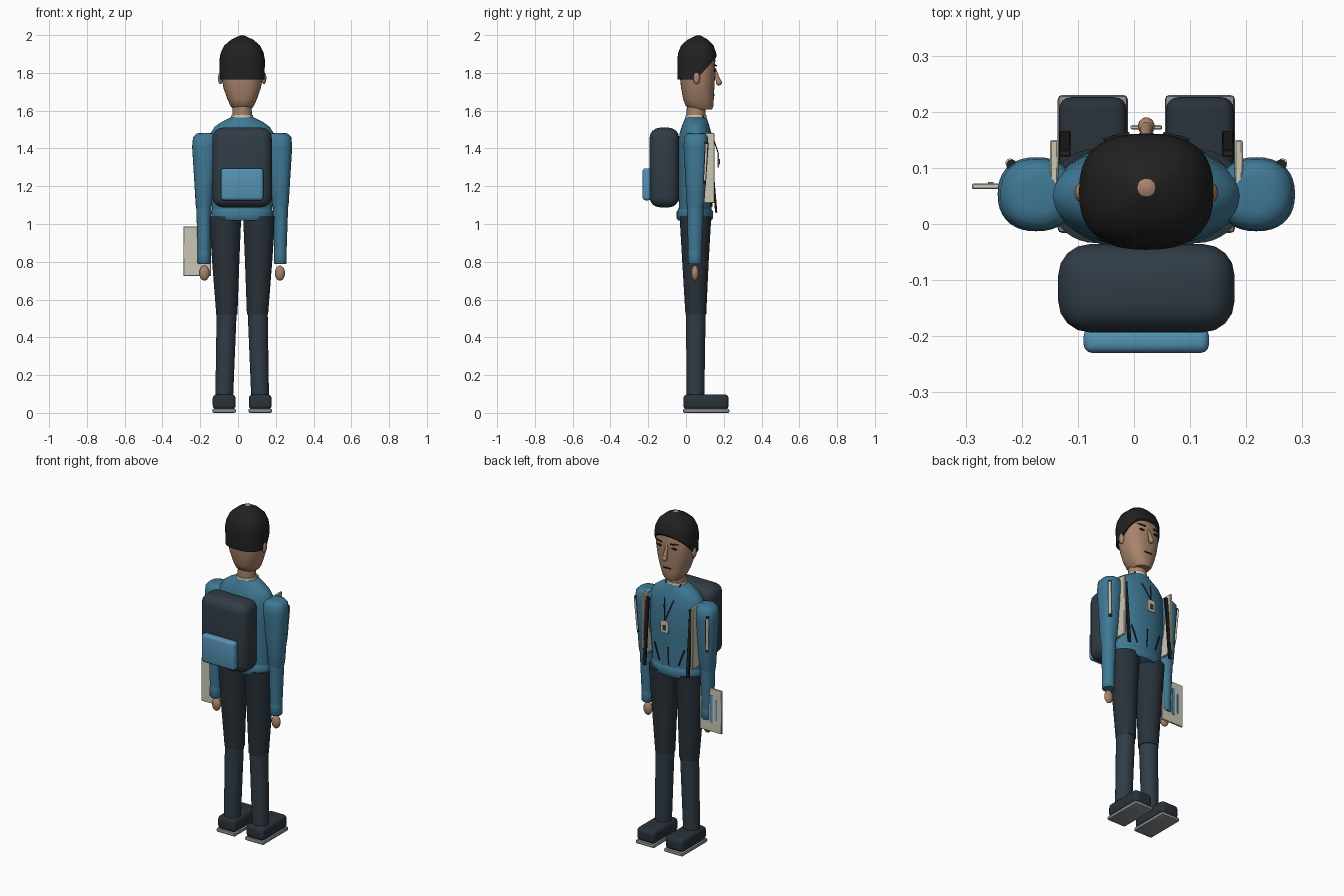
import bpy, bmesh, math
from mathutils import Vector

CX = 0.022          # body centre line (the folder makes the model lopsided)


def mat(name, r, g, b):
    m = bpy.data.materials.new(name)
    m.diffuse_color = (r, g, b, 1)
    return m


BLUE = mat("jacket_blue", 0.05, 0.19, 0.30)
LIGHT = mat("light_blue", 0.09, 0.29, 0.46)
NAVY = mat("navy", 0.022, 0.032, 0.042)
PACK = mat("pack_slate", 0.03, 0.045, 0.06)
BLACK = mat("black", 0.015, 0.015, 0.016)
SKIN = mat("skin", 0.40, 0.23, 0.15)
CREAM = mat("cream", 0.60, 0.57, 0.46)
SOLE = mat("sole_grey", 0.25, 0.26, 0.27)


def finish(bm, name, m, angle=40):
    bmesh.ops.recalc_face_normals(bm, faces=bm.faces)
    me = bpy.data.meshes.new(name)
    bm.to_mesh(me)
    bm.free()
    ob = bpy.data.objects.new(name, me)
    bpy.context.collection.objects.link(ob)
    me.materials.append(m)
    bpy.ops.object.select_all(action='DESELECT')
    bpy.context.view_layer.objects.active = ob
    ob.select_set(True)
    bpy.ops.object.shade_smooth_by_angle(angle=math.radians(angle))
    return ob


def loft_mesh(rings, n=36, p=2.0):
    """Stack of superellipse rings (z, x, y, rx, ry) with capped ends."""
    bm = bmesh.new()
    loops = []
    for z, x, y, rx, ry in rings:
        loop = []
        for i in range(n):
            c, s = math.cos(math.tau * i / n), math.sin(math.tau * i / n)
            loop.append(bm.verts.new((
                CX + x + rx * math.copysign(abs(c) ** (2 / p), c),
                y + ry * math.copysign(abs(s) ** (2 / p), s), z)))
        loops.append(loop)
    for a, b in zip(loops, loops[1:]):
        for i in range(n):
            bm.faces.new((a[i], a[(i + 1) % n], b[(i + 1) % n], b[i]))
    bm.faces.new(loops[0])
    bm.faces.new(loops[-1])
    return bm


def loft(name, rings, m, n=36, p=2.0):
    return finish(loft_mesh(rings, n, p), name, m)


def box(name, lo, hi, m, bevel=0.0, seg=3):
    """Box from corner lo to corner hi, x measured from the body centre line."""
    bm = bmesh.new()
    bmesh.ops.create_cube(bm, size=1)
    for v in bm.verts:
        v.co = [(l + h) / 2 + c * abs(h - l) for c, l, h in zip(v.co, lo, hi)]
        v.co.x += CX
    if bevel:
        bmesh.ops.bevel(bm, geom=bm.edges[:], offset=bevel, segments=seg,
                        profile=0.5, affect='EDGES')
    return finish(bm, name, m)


def ball(name, c, r, m):
    bm = bmesh.new()
    bmesh.ops.create_uvsphere(bm, u_segments=20, v_segments=12, radius=1)
    for v in bm.verts:
        v.co = [c[i] + v.co[i] * r[i] for i in range(3)]
        v.co.x += CX
    return finish(bm, name, m)


def rod(name, a, b, r1, r2, m, n=10):
    a, b = Vector(a), Vector(b)
    bm = bmesh.new()
    bmesh.ops.create_cone(bm, cap_ends=True, segments=n, radius1=r1, radius2=r2,
                          depth=(b - a).length)
    q = Vector((0, 0, 1)).rotation_difference(b - a)
    for v in bm.verts:
        v.co = q @ v.co + (a + b) / 2 + Vector((CX, 0, 0))
    return finish(bm, name, m)


# head, neck and collar
loft("head", [(1.605, 0, .085, .045, .052), (1.625, 0, .072, .062, .073),
              (1.66, 0, .066, .078, .081), (1.72, 0, .062, .099, .088),
              (1.79, 0, .060, .112, .094), (1.87, 0, .060, .113, .095),
              (1.93, 0, .060, .092, .082), (1.975, 0, .062, .045, .042),
              (2.0, 0, .066, .010, .010)], SKIN, p=2.4)
loft("neck", [(1.54, 0, .052, .052, .05), (1.64, 0, .055, .05, .05)], SKIN)
loft("collar", [(1.545, 0, .053, .062, .058), (1.578, 0, .053, .057, .054)], CREAM)

# cap, with the front sliced away along a slope to leave the face open
bm = loft_mesh([(1.765, 0, .058, .119, .103), (1.87, 0, .058, .120, .104),
                (1.905, 0, .059, .114, .101), (1.945, 0, .060, .095, .086),
                (1.975, 0, .062, .060, .055), (1.992, 0, .065, .025, .023),
                (1.998, 0, .066, .011, .011)], p=2.5)
bmesh.ops.bisect_plane(bm, geom=bm.verts[:] + bm.edges[:] + bm.faces[:],
                       plane_co=(0, .055, 1.765), plane_no=(0, .12, -.107),
                       clear_outer=True)
bmesh.ops.holes_fill(bm, edges=[e for e in bm.edges if e.is_boundary], sides=0)
finish(bm, "cap", BLACK)

# face
rod("nose_bridge", (0, .150, 1.825), (0, .172, 1.755), .007, .013, SKIN)
ball("nose_tip", (0, .174, 1.75), (.015, .016, .017), SKIN)
rod("mouth", (-.024, .150, 1.683), (.024, .150, 1.683), .004, .004, BLACK)
for s, side in ((-1, "left"), (1, "right")):
    ball(side + "_ear", (s * .115, .056, 1.772), (.013, .018, .032), SKIN)
    rod(side + "_brow", (s * .030, .160, 1.838), (s * .076, .150, 1.842),
        .0045, .003, BLACK)
    ball(side + "_eye", (s * .050, .153, 1.812), (.017, .006, .006), BLACK)

# jacket body and hem
loft("jacket", [(1.03, 0, .048, .158, .088), (1.10, 0, .048, .160, .086),
                (1.30, 0, .052, .170, .094), (1.43, 0, .050, .174, .090),
                (1.48, 0, .050, .168, .084), (1.515, 0, .051, .145, .074),
                (1.54, 0, .052, .110, .065), (1.565, 0, .053, .060, .056)], BLUE)
loft("jacket_hem", [(1.018, 0, .047, .155, .088), (1.03, 0, .047, .163, .096),
                    (1.065, 0, .047, .163, .096), (1.08, 0, .047, .157, .088)], BLUE)
rod("front_zip", (0, .137, 1.09), (0, .144, 1.2), .003, .003, BLACK)

# parts that repeat on both sides
for s, side in ((-1, "left"), (1, "right")):
    loft(side + "_upper_arm",
         [(1.08, s * .203, .050, .038, .040), (1.10, s * .203, .050, .043, .046),
          (1.25, s * .200, .052, .055, .056), (1.41, s * .196, .053, .069, .066),
          (1.46, s * .194, .053, .066, .063), (1.478, s * .192, .053, .050, .050),
          (1.483, s * .192, .053, .030, .032)], BLUE, p=2.3)
    loft(side + "_forearm", [(.82, s * .202, .047, .032, .035),
                             (1.11, s * .203, .050, .041, .045)], BLUE)
    loft(side + "_cuff", [(.788, s * .202, .047, .030, .032),
                          (.795, s * .202, .047, .034, .037),
                          (.85, s * .202, .047, .034, .037),
                          (.86, s * .202, .047, .031, .034)], BLUE)
    ball(side + "_hand", (s * .2, .048, .74), (.027, .020, .040), SKIN)
    rod(side + "_sleeve_trim", (s * .229, .094, 1.215), (s * .240, .105, 1.435),
        .010, .010, BLACK)
    rod(side + "_sleeve_stripe", (s * .232, .098, 1.23), (s * .243, .109, 1.425),
        .008, .008, CREAM)
    # legs
    loft(side + "_thigh", [(.52, s * .081, .052, .056, .055),
                           (.80, s * .087, .050, .072, .070),
                           (1.04, s * .090, .050, .085, .084)], NAVY)
    loft(side + "_shin", [(.08, s * .095, .050, .047, .047),
                          (.54, s * .082, .052, .053, .052)], PACK)
    # shoes
    x0, x1 = sorted((s * .033, s * .158))
    box(side + "_sole", (x0, -.016, 0), (x1, .23, .022), SOLE, .008, 2)
    box(side + "_shoe", (x0 + .002, -.014, .018), (x1 - .002, .226, .098),
        NAVY, .022, 4)
    # backpack straps and hanging webbing
    x0, x1 = sorted((s * .157, s * .172))
    box(side + "_strap", (x0, .07, 1.11), (x1, .15, 1.482), CREAM, .003, 1)
    x0, x1 = sorted((s * .135, s * .156))
    web = box(side + "_webbing", (x0, .12, 1.06), (x1, .132, 1.46), BLACK, .002, 1)
    for v in web.data.vertices:          # lean the lower end forward
        v.co.y += .034 * (1.46 - v.co.z) / .4
    # slanted pocket zips
    rod(side + "_pocket_zip", (s * .10, .126, 1.20), (s * .065, .132, 1.10),
        .004, .004, BLACK)
    # lanyard cords
    rod(side + "_lanyard_top", (s * .05, .088, 1.575), (s * .022, .146, 1.45),
        .003, .003, BLACK)
    rod(side + "_lanyard_low", (s * .022, .146, 1.45), (0, .172, 1.37),
        .003, .003, BLACK)

# badge
box("badge", (-.028, .168, 1.298), (.028, .176, 1.372), CREAM, .002, 1)
box("badge_picture", (-.012, .175, 1.315), (.012, .179, 1.345), PACK)

# backpack
box("backpack", (-.157, -.193, 1.088), (.157, -.036, 1.51), PACK, .055, 4)
box("backpack_pocket", (-.112, -.23, 1.125), (.112, -.185, 1.295), LIGHT, .016, 3)

# folder in the left hand
box("folder", (-.311, .062, .725), (-.165, .072, .987), CREAM, .002, 1)
box("folder_bar", (-.252, .071, .78), (-.234, .075, .945), LIGHT)
box("folder_bar_small", (-.282, .071, .80), (-.272, .075, .92), LIGHT)
